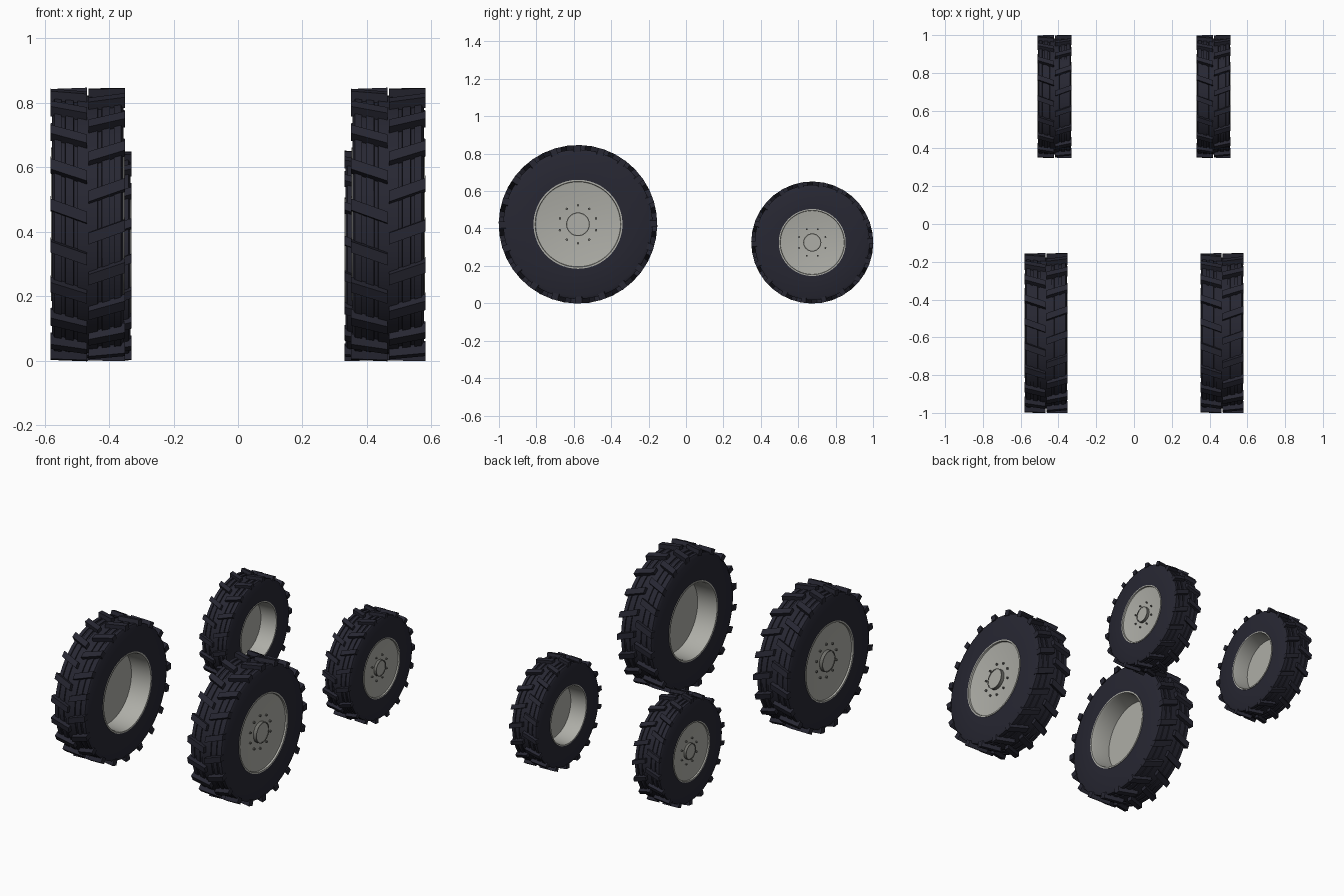
import bpy, bmesh
from math import cos, sin, pi, radians
from mathutils import Matrix, Vector

cube = bpy.data.objects.get("Cube")
if cube:
    bpy.data.objects.remove(cube, do_unlink=True)


def material(name, rgb, rough=0.7):
    m = bpy.data.materials.new(name)
    m.use_nodes = True
    m.diffuse_color = (*rgb, 1)
    bsdf = m.node_tree.nodes["Principled BSDF"]
    bsdf.inputs["Base Color"].default_value = (*rgb, 1)
    bsdf.inputs["Roughness"].default_value = rough
    return m


RUBBER = material("dark_rubber", (0.020, 0.020, 0.032))
RIM = material("warm_grey_rim", (0.42, 0.42, 0.385))
STEEL = material("dark_steel", (0.16, 0.16, 0.145))


def finish(bm, name, mat, centre, smooth=True):
    bmesh.ops.recalc_face_normals(bm, faces=bm.faces)
    mesh = bpy.data.meshes.new(name)
    bm.to_mesh(mesh)
    bm.free()
    mesh.materials.append(mat)
    obj = bpy.data.objects.new(name, mesh)
    obj.location = centre
    bpy.context.collection.objects.link(obj)
    if smooth:
        bpy.ops.object.select_all(action='DESELECT')
        obj.select_set(True)
        bpy.context.view_layer.objects.active = obj
        bpy.ops.object.shade_smooth_by_angle(angle=radians(30))
    return obj


def revolve(name, profile, mat, centre, side, closed=True):
    """Spin (axial, radius) points round the axle; +axial is the outer face."""
    bm = bmesh.new()
    verts = [bm.verts.new((side * a, 0, r)) for a, r in profile]
    edges = [bm.edges.new(p) for p in zip(verts, verts[1:])]
    if closed:
        edges.append(bm.edges.new((verts[-1], verts[0])))
    bmesh.ops.spin(bm, geom=verts + edges, cent=(0, 0, 0), axis=(1, 0, 0),
                   angle=2 * pi, steps=72, use_duplicate=False)
    bmesh.ops.remove_doubles(bm, verts=bm.verts, dist=1e-5)
    return finish(bm, name, mat, centre, side)


def tread(name, radius, width, count, phase, centre):
    """Two staggered rows of slanted lugs forming a chevron."""
    bm = bmesh.new()
    half, height, thick = width / 2, radius * 0.085, radius * 0.085
    slant = 0.36
    for row in (-1, 1):
        for i in range(count):
            t = phase + (i + (0.5 if row > 0 else 0)) * 2 * pi / count
            out = Vector((0, -cos(t), sin(t)))
            along = Vector((0, sin(t), cos(t)))
            # The axle direction is sheared so lug ends stay square to the side
            axle = Vector((row, 0, 0)) + along * slant
            pos = out * (radius - height / 2) + Vector((row * (half * 0.51), 0, 0))
            frame = Matrix((axle * half * 0.98, along * thick, out * height)).transposed()
            bmesh.ops.create_cube(bm, size=1,
                                  matrix=Matrix.Translation(pos) @ frame.to_4x4())
    return finish(bm, name, RUBBER, centre, smooth=False)


def wheel(label, centre, side, radius, width, rim, lugs, bolts, phase):
    w = width / 2 - radius * 0.01
    body = radius * 0.945

    # Tyre carcass with shoulders and shallow circumferential grooves
    right_half = [(w, rim), (w, radius * 0.905), (w * 0.93, body)]
    for g in (0.68, 0.34):
        right_half += [(w * (g + 0.06), body), (w * (g + 0.05), body - 0.006),
                       (w * (g - 0.05), body - 0.006), (w * (g - 0.06), body)]
    left_half = [(-a, r) for a, r in reversed(right_half)]
    revolve(label + "_tyre", right_half + left_half, RUBBER, centre, side)
    tread(label + "_tread", radius, width, lugs, phase, centre)

    # Rim: outer lip, shallow dish, deep open barrel on the inner side
    lip = rim * 0.03
    dish = w - rim * 0.10
    back = w - width * 0.42
    revolve(label + "_rim", [
        (dish, 0), (dish, rim * 0.45), (w - rim * 0.03, rim - lip * 1.3),
        (w + 0.003, rim - lip), (w + 0.003, rim + 0.002), (w - 0.01, rim + 0.002),
        (-w + 0.01, rim + 0.002), (-w - 0.003, rim + 0.002),
        (-w - 0.003, rim - lip), (-w + 0.01, rim - lip * 1.6),
        (back, rim - lip * 2), (back, 0)], RIM, centre, side, closed=False)

    # Hub cap and its surrounding ring
    hub = rim * 0.25
    top = w - rim * 0.02
    revolve(label + "_hub", [(dish - 0.01, 0), (dish - 0.01, hub), (top, hub),
                             (top, 0)], RIM, centre, side, closed=False)
    revolve(label + "_hub_ring", [
        (dish - 0.005, hub - 0.002), (dish - 0.005, hub + 0.004),
        (top + 0.002, hub + 0.004), (top + 0.002, hub - 0.002)], STEEL, centre, side)

    # Bolt circle
    bm = bmesh.new()
    turn = Matrix.Rotation(pi / 2, 4, 'Y')
    for i in range(bolts):
        t = (i + 0.5) * 2 * pi / bolts + (0 if bolts % 4 == 0 else pi / bolts * 0.5 * 2 - pi / 2)
        pos = Vector((side * (dish + 0.003), rim * 0.43 * cos(t), rim * 0.43 * sin(t)))
        bmesh.ops.create_cone(bm, cap_ends=True, segments=10, radius1=rim * 0.028,
                              radius2=rim * 0.028, depth=0.012,
                              matrix=Matrix.Translation(pos) @ turn)
    finish(bm, label + "_bolts", STEEL, centre)


# Large front pair and smaller back pair
for side, word in ((1, "left"), (-1, "right")):
    wheel("front_" + word, (side * 0.466, -0.5775, 0.4225), side,
          0.4225, 0.23, 0.236, 20, 10, 0.1)
    wheel("back_" + word, (side * 0.421, 0.675, 0.325), side,
          0.325, 0.182, 0.177, 18, 8, 0.1)
